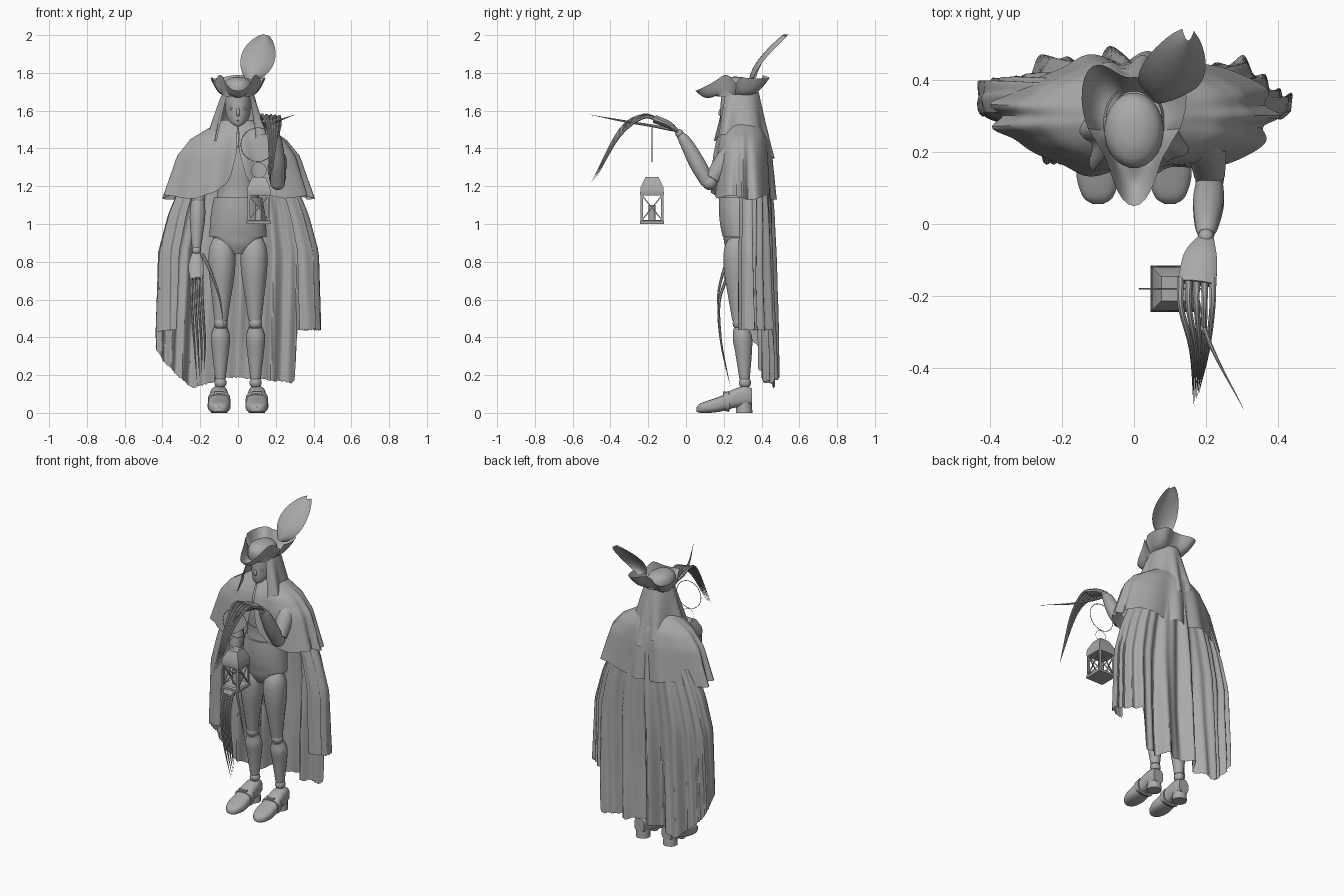
import bpy, bmesh, math, random
from mathutils import Vector

random.seed(4)
if "Cube" in bpy.data.objects:
    bpy.data.objects.remove(bpy.data.objects["Cube"])

GREY = (0.4, 0.4, 0.4, 1)
mat = bpy.data.materials.new("plain grey")
mat.use_nodes = True
mat.diffuse_color = GREY
mat.node_tree.nodes["Principled BSDF"].inputs["Base Color"].default_value = GREY
parts = []
X, Y, Z = Vector((1, 0, 0)), Vector((0, 1, 0)), Vector((0, 0, 1))


def finish(name, bm):
    bmesh.ops.recalc_face_normals(bm, faces=bm.faces)
    me = bpy.data.meshes.new(name)
    bm.to_mesh(me)
    bm.free()
    me.materials.append(mat)
    ob = bpy.data.objects.new(name, me)
    bpy.context.collection.objects.link(ob)
    parts.append(ob)
    return ob


def smooth(pts, n):
    """Catmull-Rom curve through points of any dimension."""
    p = [Vector(q) for q in pts]
    p = [2 * p[0] - p[1]] + p + [2 * p[-1] - p[-2]]
    out = []
    for a, b, c, d in zip(p, p[1:], p[2:], p[3:]):
        for k in range(n):
            t = k / n
            out.append(b + 0.5 * t * (c - a + t * (2 * a - 5 * b + 4 * c - d + t * (3 * (b - c) + d - a))))
    return out + [p[-2]]


def along(pts, t):
    """Piecewise linear lookup, first value is the key."""
    for a, b in zip(pts, pts[1:]):
        if t <= b[0]:
            f = max(0, (t - a[0]) / (b[0] - a[0]))
            return [p + (q - p) * f for p, q in zip(a[1:], b[1:])]
    return pts[-1][1:]


def power(x, e):
    return math.copysign(abs(x) ** e, x)


def loft(name, rings, seg=16, e=1):
    """Closed skin over rings given as centre and two half axes; e below 1 makes them boxier."""
    bm = bmesh.new()
    step = math.tau / seg
    rows = [[bm.verts.new(c + a * power(math.cos((i + .5) * step), e) + b * power(math.sin((i + .5) * step), e))
             for i in range(seg)] for c, a, b in rings]
    for r, s in zip(rows, rows[1:]):
        for i in range(seg):
            bm.faces.new((r[i], r[i - 1], s[i - 1], s[i]))
    bm.faces.new(rows[0])
    bm.faces.new(rows[-1])
    return finish(name, bm)


def tube(name, pts, seg=12, n=4, flat=1):
    """Limb along x, y, z, radius points."""
    q = smooth(pts, n)
    rings = []
    for i, p in enumerate(q):
        t = (q[min(i + 1, len(q) - 1)] - q[max(i - 1, 0)]).to_3d().normalized()
        a = t.cross(Y if abs(t.x) > .9 else X).normalized()
        r = max(p.w, .0004)
        rings.append((p.to_3d(), a * r * flat, t.cross(a) * r))
    return loft(name, rings, seg)


def stack(name, rows, n=3, seg=24):
    """Upright body from z, centre y, x radius, y radius rows."""
    return loft(name, [(Vector((0, y, z)), X * rx, Y * ry) for z, y, rx, ry in smooth(rows, n)], seg)


def sheet(name, f, nu, nv):
    """Open cloth from f(u, v), u in -1..1 and v in 0..1."""
    bm = bmesh.new()
    g = [[bm.verts.new(f(2 * i / nu - 1, j / nv)) for j in range(nv + 1)] for i in range(nu + 1)]
    for a, b in zip(g, g[1:]):
        for j in range(nv):
            bm.faces.new((a[j], b[j], b[j + 1], a[j + 1]))
    return finish(name, bm)


def ball(name, c, r):
    bm = bmesh.new()
    bmesh.ops.create_uvsphere(bm, u_segments=20, v_segments=12, radius=r)
    bmesh.ops.translate(bm, vec=c, verts=bm.verts)
    return finish(name, bm)


def bar(name, p, q, r, r2=None, seg=4):
    return tube(name, [(*p, r), (*q, r if r2 is None else r2)], seg, 1)


# Body
stack("tunic_skirt", [(.93, .285, .152, .09), (.99, .285, .15, .104), (1.07, .285, .142, .112),
                      (1.14, .285, .128, .112)])
stack("pelvis", [(.84, .28, .05, .05), (.89, .28, .11, .075), (.94, .28, .14, .085)])
stack("waist_band", [(1.13, .285, .115, .1), (1.18, .285, .108, .098), (1.225, .285, .112, .1)])
stack("chest", [(1.22, .285, .105, .095), (1.32, .285, .14, .1), (1.42, .29, .15, .09), (1.48, .3, .1, .07)])
stack("neck", [(1.45, .3, .05, .05), (1.58, .3, .045, .05)])
stack("head", [(1.515, .23, .016, .035), (1.535, .25, .045, .065), (1.58, .27, .064, .088),
               (1.64, .275, .07, .092), (1.7, .28, .07, .09)])
tube("nose", [(0, .188, 1.615, .006), (0, .18, 1.585, .009), (0, .185, 1.572, .005)])
tube("mouth", [(-.028, .198, 1.553, .003), (0, .186, 1.547, .004), (.028, .198, 1.553, .003)])
for s, side in ((-1, "right"), (1, "left")):
    ball(side + "_eye", (s * .035, .2, 1.612), .009)

# Legs and shoes
for s, side in ((-1, "right"), (1, "left")):
    tube(side + "_thigh", [(s * .085, .28, .93, .045), (s * .085, .27, .86, .07), (s * .085, .27, .75, .07),
                           (s * .088, .275, .6, .05), (s * .09, .28, .49, .036)], 16)
    ball(side + "_knee", (s * .092, .283, .475), .036)
    tube(side + "_shin", [(s * .092, .285, .455, .036), (s * .093, .298, .4, .052), (s * .093, .305, .32, .045),
                          (s * .093, .31, .18, .028)], 16)
    ball(side + "_ankle", (s * .093, .312, .16), .032)
    shoe = smooth([(.055, .014, .006, .03), (.075, .042, 0, .05), (.13, .06, 0, .07), (.19, .057, .008, .092),
                   (.25, .05, .025, .125), (.31, .046, .034, .142), (.35, .036, .042, .13)], 3)
    loft(side + "_shoe", [(Vector((s * .1, y, (b + t) / 2)), X * w, Z * (t - b) / 2) for y, w, b, t in shoe], 20, .7)
    bar(side + "_heel", (s * .1, .308, 0), (s * .1, .308, .06), .045, .042, 12)
    loft(side + "_shoe_strap", [(Vector((s * .1, y, .06)), X * .06, Z * h)
                                for y, h in ((.195, .04), (.2, .046), (.225, .056), (.23, .05))], 20, .7)
    bar(side + "_buckle", (s * .1 - .025, .205, .105), (s * .1 + .025, .205, .105), .012)

# Lowered right arm with long claws
tube("right_upper_arm", [(-.15, .3, 1.43, .04), (-.18, .3, 1.36, .048), (-.205, .3, 1.16, .04)])
ball("right_elbow", (-.21, .3, 1.135), .036)
tube("right_forearm", [(-.212, .3, 1.12, .038), (-.215, .29, 1.03, .042), (-.22, .27, .87, .024)])
ball("right_wrist", (-.22, .265, .86), .024)
tube("right_hand", [(-.22, .263, .85, .022), (-.222, .245, .79, .04), (-.22, .22, .71, .04)], flat=.5)
for i in range(4):
    x = -.25 + i * .019
    tube(f"right_claw_{i + 1}", [(x, .22, .73, .009), (x + .005, .175, .58, .008), (x + .018, .185, .38, .006),
                                 (-.215 + i * .012, .235 - i * .008, .14 + i * .03, 0)], 8)
tube("right_thumb_claw", [(-.19, .24, .84, .01), (-.155, .205, .77, .009), (-.1, .17, .62, .006),
                          (-.075, .18, .45, 0)], 8)

# Raised left arm with long claws
tube("left_upper_arm", [(.17, .3, 1.43, .05), (.2, .22, 1.35, .056), (.21, .14, 1.24, .044)])
ball("left_elbow", (.21, .125, 1.22), .04)
tube("left_forearm", [(.21, .115, 1.22, .038), (.207, .06, 1.32, .044), (.202, 0, 1.43, .034), (.2, -.03, 1.47, .022)])
ball("left_wrist", (.2, -.035, 1.48), .022)
tube("left_hand", [(.2, -.04, 1.485, .024), (.185, -.09, 1.525, .048), (.175, -.165, 1.555, .056)], flat=.4)
for i in range(5):
    x = .13 + i * .022
    tube(f"left_claw_{i + 1}", [(x, -.15, 1.555, .011), (x, -.23, 1.575 - i * .003, .009),
                                (.16 + i * .011, -.35, 1.5 - i * .008, .007),
                                (.165 + i * .004, -.5 + i * .008, 1.225 + i * .008, 0)], 8)
tube("left_thumb_claw", [(.17, -.07, 1.5, .011), (.17, -.18, 1.52, .008), (.21, -.33, 1.545, .006),
                         (.305, -.515, 1.58, 0)], 8)

# Lantern
LX, LY, W = .11, -.18, .054
square = [(-W, -W), (W, -W), (W, W), (-W, W)]


def block(name, rows):
    loft(name, [(Vector((LX, LY, z)), X * h * 1.414, Y * h * 1.414) for z, h in rows], 4)


block("lantern_base", [(1.0, .064), (1.015, .064), (1.022, .056)])
block("lantern_roof", [(1.15, .06), (1.16, .063), (1.195, .06), (1.242, .038), (1.25, .034)])
for i, (a, b) in enumerate(zip(square, square[1:] + square[:1])):
    p, q = [(LX + v[0], LY + v[1]) for v in (a, b)]
    bar(f"lantern_post_{i}", (*p, 1.015), (*p, 1.155), .009)
    bar(f"lantern_brace_{i}", (*p, 1.02), (*q, 1.152), .004)
    bar(f"lantern_cross_brace_{i}", (*q, 1.02), (*p, 1.152), .004)
bar("candle", (LX, LY, 1.02), (LX, LY, 1.1), .019, seg=12)
for name, c, r, w in (("lantern_handle", (LX, 1.285), .04, .0012), ("carrying_ring", (.105, 1.42), .09, .002)):
    tube(name, [(c[0] + r * math.sin(k * math.tau / 24), LY, c[1] + r * math.cos(k * math.tau / 24), w)
                for k in range(25)], 6, 1)

# Three-cornered hat and feather
stack("hat_crown", [(1.675, .26, .08, .1), (1.72, .26, .082, .105), (1.755, .26, .068, .09),
                    (1.775, .26, .035, .05), (1.78, .26, .004, .006)])


def brim(u, v):
    t = math.pi * (u - .5)
    k = (1 + math.cos(3 * (t + math.pi / 2))) / 2
    c, s = math.cos(t), math.sin(t)
    outer = Vector((c * (.11 + .05 * k ** 1.5), .265 + s * (.11 + .105 * k ** 1.5) * (1.3 if s > 0 else 1),
                    1.79 - k * (.02 if s > 0 else .085)))
    inner = Vector((.076 * c, .26 + .1 * s, 1.68))
    return inner.lerp(outer, v) - Z * .025 * math.sin(math.pi * v) * k


sheet("hat_brim", brim, 60, 6)


def feather(u, v):
    w = .085 * math.sin(math.pi * (.06 + .92 * v)) ** .6 * u
    return (.065 + .085 * v + w, .335 + .175 * v ** 1.6 - w * .2 + .03 * u * u, 1.765 + .235 * v - w * .3)


sheet("feather", feather, 8, 16)


# Cloth
def veil(u, v):
    a = u * 2.4
    wave = 1 + .1 * v * math.sin(a * 7 + math.sin(a * 3))
    back = (1 + math.cos(a)) / 2
    hem = .22 + .11 * back + .025 * math.sin(a * 5 + 1)
    return math.sin(a) * (.078 + .075 * v ** .8) * wave, .285 + math.cos(a) * (.1 + .07 * v) * wave, 1.7 - v * hem


sheet("head_veil", veil, 80, 10)
SHOULDER = [(0, .085, .085, 1.55), (.15, .16, .11, 1.505), (.3, .25, .135, 1.45), (.5, .32, .15, 1.36),
            (1, .39, .165, 1.13)]
FRONT = [(0, 1), (.6, .97), (.8, .98), (.91, .92), (.965, .78), (1, .45)]


def capelet(u, v):
    a = u * 3.12
    v *= along(FRONT, abs(u))[0] * (1 + .05 * math.sin(a * 5 + 1) * (1 - abs(u)))
    rx, ry, z = along(SHOULDER, v)
    wave = 1 + .1 * v * math.sin(a * 9 + 2 * math.sin(a * 4)) * (1 - .5 * math.sin(a) ** 2)
    return math.sin(a) * rx * wave, .3 + math.cos(a) * ry * wave, z


sheet("shoulder_cape", capelet, 140, 16)
HEM = [(-1, .44), (-.7, .43), (-.53, .3), (-.25, .13), (-.04, .19), (.31, .16), (.32, .17), (.34, .44), (1, .44)]
SIDE = [(.1, .45, .18), (.45, .445, .17), (.85, .43, .155), (1.05, .375, .145), (1.3, .27, .125)]


def cape(u, v):
    """Pleats sink inward from the outline; both edges turn back round to the front."""
    a = u * 2.3
    z = 1.3 + (along(HEM, u)[0] - 1.3) * v + random.uniform(-.005, .005) * (v == 1)
    rx, ry = along(SIDE, z)
    fold = .5 + .32 * math.sin(a * 12 + 2 * math.sin(a * 3) + .6 * v) + .18 * math.sin(a * 27 + v * 3)
    depth = min(1, .3 + v) * fold
    c = math.cos(a)
    back = max(c, 0) ** .6 * ry * (1 - .42 * depth) if c > 0 else c * .06
    return math.sin(a) * rx * (1 - .05 * depth), .325 + back - .02 * depth, z


sheet("long_cape", cape, 220, 18)
tube("cape_tie", [(0, .205, 1.53, .004), (.008, .185, 1.47, .004), (0, .16, 1.4, .003)], 6)

# Smooth shading with sharp creases
bpy.ops.object.select_all(action="DESELECT")
for ob in parts:
    ob.select_set(True)
bpy.context.view_layer.objects.active = parts[0]
bpy.ops.object.shade_smooth_by_angle(angle=math.radians(35))
